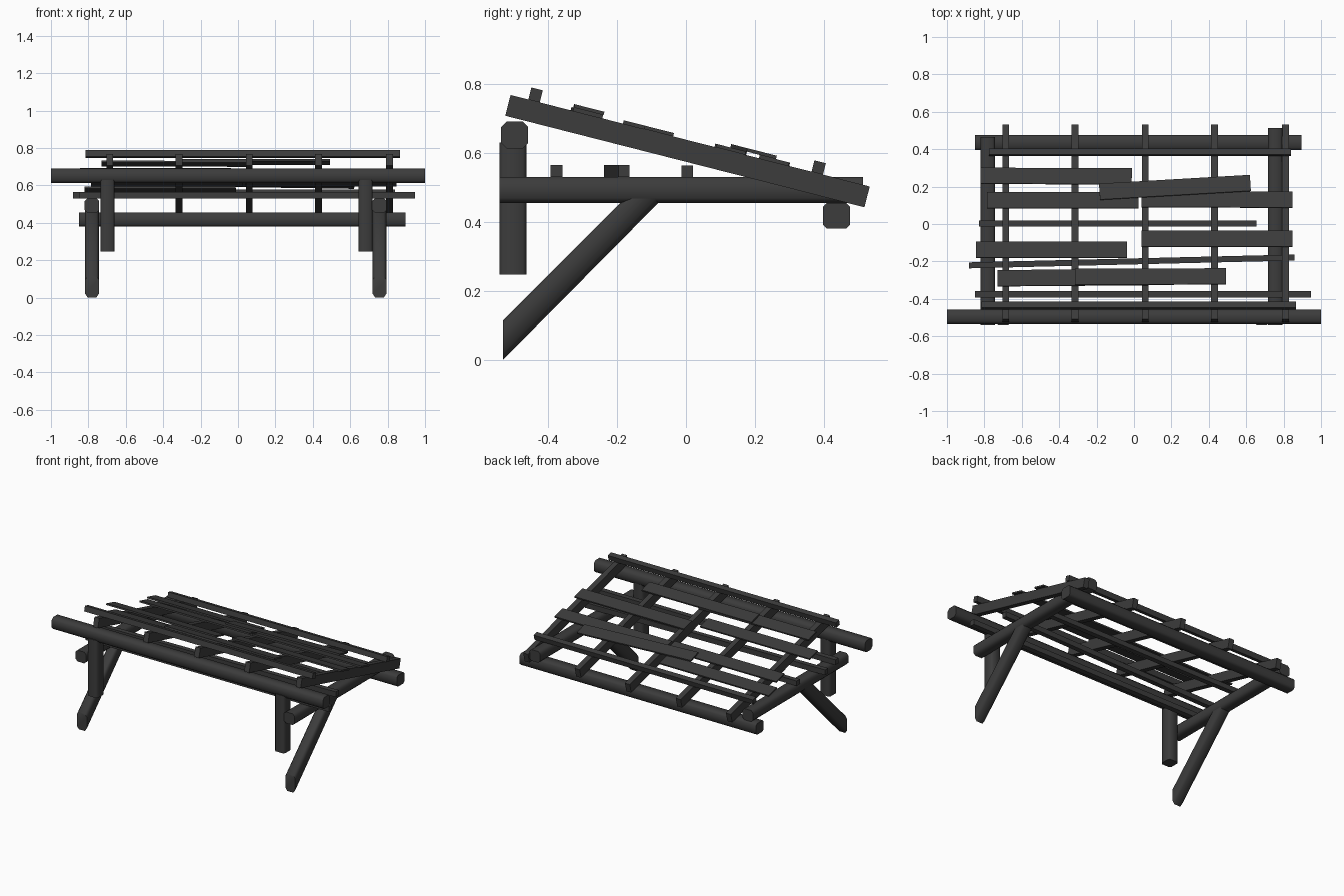
import bpy, bmesh, math
from mathutils import Matrix, Vector

cube = bpy.data.objects.get("Cube")
if cube:
    bpy.data.objects.remove(cube, do_unlink=True)

wood = bpy.data.materials.new("charred_wood")
wood.use_nodes = True
colour = (0.045, 0.045, 0.045, 1)
wood.diffuse_color = colour
bsdf = next(n for n in wood.node_tree.nodes if n.type == 'BSDF_PRINCIPLED')
bsdf.inputs["Base Color"].default_value = colour

SLOPE = math.atan2(0.265, 1.04)


def finish(name, bm, smooth):
    bmesh.ops.recalc_face_normals(bm, faces=bm.faces)
    mesh = bpy.data.meshes.new(name)
    bm.to_mesh(mesh)
    bm.free()
    mesh.materials.append(wood)
    ob = bpy.data.objects.new(name, mesh)
    bpy.context.collection.objects.link(ob)
    if smooth:
        bpy.ops.object.select_all(action='DESELECT')
        ob.select_set(True)
        bpy.context.view_layer.objects.active = ob
        bpy.ops.object.shade_smooth_by_angle(angle=math.radians(50))
    return ob


def bevel_along(bm, axis, width):
    """Round off the edges that run along the grain."""
    edges = [e for e in bm.edges
             if abs((e.verts[0].co - e.verts[1].co).normalized().dot(axis)) > 0.99]
    bmesh.ops.bevel(bm, geom=edges, offset=width, segments=1, affect='EDGES')


def timber(name, lo, hi, bevel=0.0):
    """Axis-aligned timber between two corners, grain along its longest side."""
    lo, hi = Vector(lo), Vector(hi)
    size = hi - lo
    bm = bmesh.new()
    bmesh.ops.create_cube(bm, size=1)
    bmesh.ops.transform(bm, verts=bm.verts,
                        matrix=Matrix.Translation((lo + hi) / 2) @ Matrix.Diagonal((*size, 1)))
    if bevel:
        axis = Vector((0, 0, 0))
        axis[max(range(3), key=lambda i: size[i])] = 1
        bevel_along(bm, axis, bevel)
    return finish(name, bm, bevel > 0)


def roof_piece(name, x0, x1, y, depth, thick, lift=0.0, yaw=0.0):
    """Board lying on the rafters, lift measured from their top face."""
    top = Vector((0, y, 0.765 - math.tan(SLOPE) * (y + 0.5)))
    normal = Vector((0, math.sin(SLOPE), math.cos(SLOPE)))
    centre = top + normal * (lift + thick / 2)
    centre.x = (x0 + x1) / 2
    bm = bmesh.new()
    bmesh.ops.create_cube(bm, size=1)
    bmesh.ops.transform(bm, verts=bm.verts,
                        matrix=Matrix.Translation(centre) @ Matrix.Rotation(-SLOPE, 4, 'X')
                        @ Matrix.Rotation(yaw, 4, 'Z') @ Matrix.Diagonal((x1 - x0, depth, thick, 1)))
    return finish(name, bm, False)


def brace(name, x0, x1):
    """Diagonal brace, cut upright where it meets the wall."""
    bm = bmesh.new()
    profile = [(-0.53, 0), (-0.53, 0.115), (-0.16, 0.485), (-0.05, 0.485)]
    face = bm.faces.new([bm.verts.new((x0, y, z)) for y, z in profile])
    ext = bmesh.ops.extrude_face_region(bm, geom=[face])
    moved = [v for v in ext["geom"] if isinstance(v, bmesh.types.BMVert)]
    bmesh.ops.translate(bm, verts=moved, vec=(x1 - x0, 0, 0))
    bevel_along(bm, Vector((0, 1, 1)).normalized(), 0.014)
    return finish(name, bm, True)


# Main logs
timber("front_beam", (-1, -0.535, 0.612), (1, -0.457, 0.69), 0.016)
timber("back_beam", (-0.85, 0.396, 0.38), (0.895, 0.475, 0.455), 0.012)

# Posts, side beams and braces
for side, post_x, beam_x, back_y in (("right", -0.735, -0.82, 0.465),
                                     ("left", 0.645, 0.717, 0.512)):
    timber(side + "_post", (post_x, -0.54, 0.247), (post_x + 0.074, -0.462, 0.63), 0.01)
    timber(side + "_side_beam", (beam_x, -0.54, 0.455), (beam_x + 0.078, back_y, 0.53), 0.014)
    brace(side + "_brace", beam_x + 0.003, beam_x + 0.076)

# Sloping rafters
for i, x in enumerate((-0.685, -0.315, 0.06, 0.43, 0.81)):
    roof_piece(f"rafter_{i + 1}", x - 0.018, x + 0.018, 0.012, 1.073, 0.062, -0.062)

# Level battens resting on the side beams
timber("front_level_batten", (-0.85, -0.393, 0.53), (0.945, -0.358, 0.565))
timber("back_level_batten", (-0.83, -0.013, 0.53), (0.655, 0.02, 0.563))
skew = timber("skewed_level_batten", (-0.87, -0.016, 0.53), (0.87, 0.016, 0.565))
skew.location = (-0.012, -0.2, 0)
skew.rotation_euler.z = 0.024

# Battens across the rafter ends
roof_piece("upper_batten", -0.815, 0.867, -0.44, 0.034, 0.036)
roof_piece("lower_batten", -0.775, 0.84, 0.38, 0.034, 0.034)

# Thin boards: x start, y, lift, yaw
boards = [(-0.82, 0.255, 0, -0.003), (-0.785, 0.125, 0, 0), (0.04, 0.13, 0, -0.004),
          (0.04, -0.08, 0, 0), (-0.845, -0.14, 0, 0), (-0.73, -0.288, 0, 0.008),
          (-0.315, -0.285, 0.01, 0.003), (-0.185, 0.192, 0.01, 0.06)]
for i, (x, y, lift, yaw) in enumerate(boards):
    roof_piece(f"roof_board_{i + 1}", x, x + 0.808, y, 0.088, 0.01, lift, yaw)
